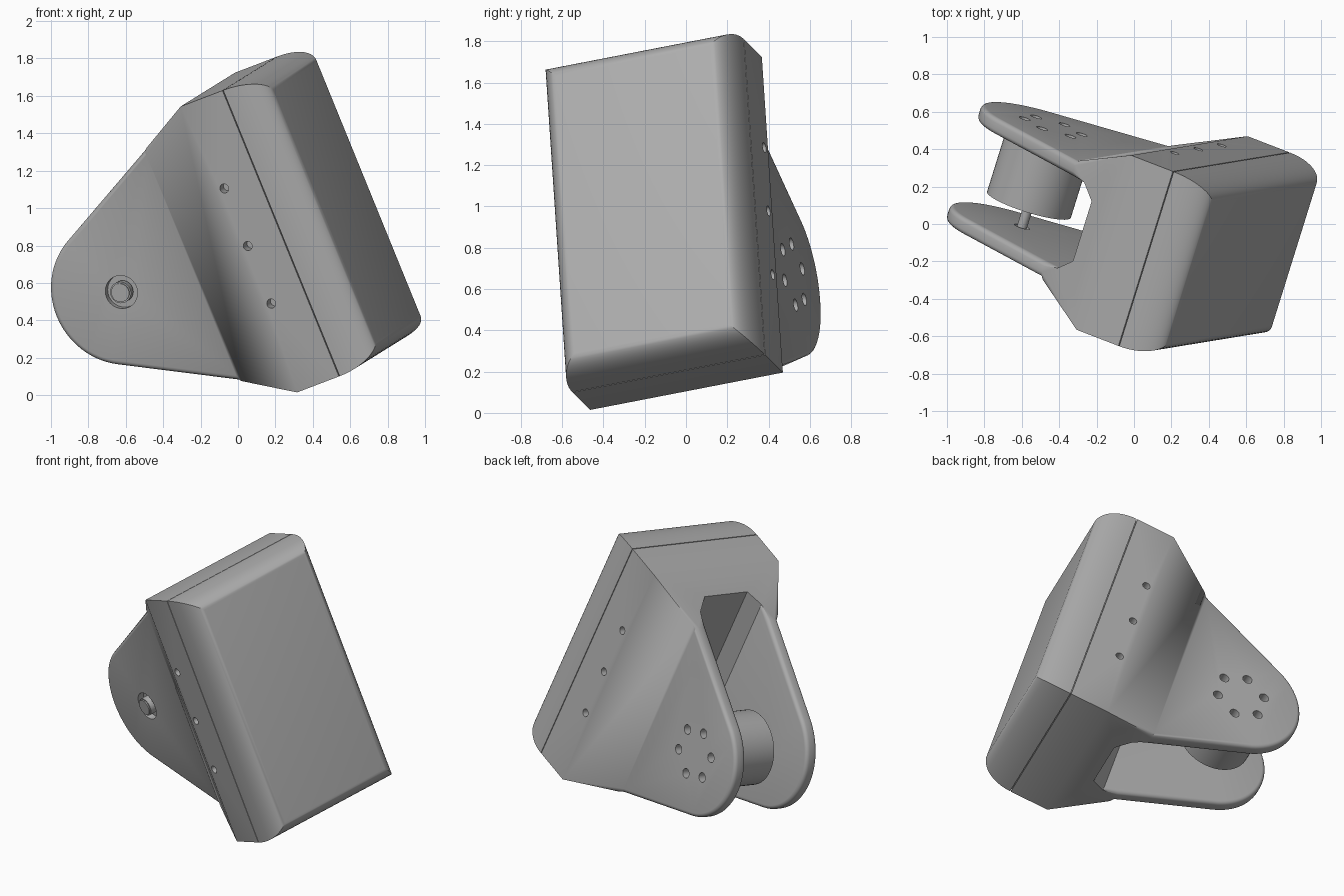
import bpy, bmesh, math
from mathutils import Matrix, Vector

if "Cube" in bpy.data.objects:
    bpy.data.objects.remove(bpy.data.objects["Cube"])

# Tilted frame: u points out of the cover, v along the pin, w along the housing
v = Vector((0.293, 0.939, 0.182)).normalized()
w = Vector((-0.375, -0.057, 0.925))
w = (w - v * w.dot(v)).normalized()
u = v.cross(w)
FRAME = Matrix((u, v, w)).transposed().to_4x4()
FRAME.translation = v * 0.157 + w * 0.75

grey = bpy.data.materials.new("plain_grey")
grey.use_nodes = True
COLOUR = (0.42, 0.42, 0.42, 1)
grey.diffuse_color = COLOUR
grey.node_tree.nodes["Principled BSDF"].inputs["Base Color"].default_value = COLOUR

PIN_U, PLATE_R = -0.331, 0.4
SEAM, STEP, NECK = 0.694, 0.44, 0.094


def add_object(name, bm):
    bmesh.ops.recalc_face_normals(bm, faces=bm.faces)
    mesh = bpy.data.meshes.new(name)
    bm.to_mesh(mesh)
    bm.free()
    obj = bpy.data.objects.new(name, mesh)
    bpy.context.collection.objects.link(obj)
    mesh.materials.append(grey)
    obj.matrix_world = FRAME
    return obj


def prism(name, points, offset):
    """Extrude a closed outline both ways along offset."""
    bm = bmesh.new()
    offset = Vector(offset)
    face = bm.faces.new([bm.verts.new(Vector(p) - offset) for p in points])
    moved = bmesh.ops.extrude_face_region(bm, geom=[face])["geom"]
    bmesh.ops.translate(bm, vec=offset * 2,
                        verts=[g for g in moved if isinstance(g, bmesh.types.BMVert)])
    return add_object(name, bm)


def add_rod(bm, x, z, radius, y0, y1, sides=32, radius_end=None):
    """Cylinder along the pin axis from y0 to y1."""
    place = Matrix.Translation((x, (y0 + y1) / 2, z)) @ Matrix.Rotation(-math.pi / 2, 4, 'X')
    bmesh.ops.create_cone(bm, cap_ends=True, segments=sides, radius1=radius,
                          radius2=radius if radius_end is None else radius_end,
                          depth=y1 - y0, matrix=place)


def apply_boolean(obj, cutter, operation):
    mod = obj.modifiers.new("cut", 'BOOLEAN')
    mod.operation, mod.object, mod.solver = operation, cutter, 'EXACT'
    bpy.context.view_layer.update()
    bpy.context.view_layer.objects.active = obj
    bpy.ops.object.modifier_apply(modifier=mod.name)
    bpy.data.objects.remove(cutter)


def smooth(obj, angle=30):
    bpy.ops.object.select_all(action='DESELECT')
    obj.select_set(True)
    bpy.context.view_layer.objects.active = obj
    bpy.ops.object.shade_smooth_by_angle(angle=math.radians(angle))


# Fork bracket: section across the fork, trimmed by its side outline
half = [(SEAM, 0.497), (STEP, 0.497), (NECK, 0.328), (-0.9, 0.328),
        (-0.9, 0.243), (0.19, 0.243), (0.276, 0.17)]
section = half + [(a, -b) for a, b in reversed(half)]
bracket = prism("fork_bracket", [(a, b, 0) for a, b in section], (0, 0, 1))

neck = Vector((NECK - PIN_U, 0.665))
start = math.atan2(neck.y, neck.x) + math.acos(PLATE_R / neck.length)
arc = []
for i in range(33):
    a = start + (2 * math.pi - 2 * start) * i / 32
    arc.append((PIN_U + PLATE_R * math.cos(a), PLATE_R * math.sin(a)))
outline = ([(0.8, 0.827), (STEP, 0.827), (NECK, 0.665)] + arc
           + [(NECK, -0.665), (STEP, -0.827), (0.8, -0.827)])
trim = prism("outline_trim", [(a, 0, b) for a, b in outline], (0, 1, 0))
apply_boolean(bracket, trim, 'INTERSECT')

# Rounded rims on both fork plates
bm = bmesh.new()
bm.from_mesh(bracket.data)
bmesh.ops.remove_doubles(bm, verts=bm.verts, dist=0.0005)
rims = [e for e in bm.edges if len(e.link_faces) == 2
        and all(p.co.x < 0.2 for p in e.verts)
        and abs(e.verts[0].co.y - e.verts[1].co.y) < 0.001
        and e.calc_face_angle(0) > 1.2]
bmesh.ops.bevel(bm, geom=rims, offset=0.025, segments=4, profile=0.5,
                affect='EDGES', clamp_overlap=True)
bm.to_mesh(bracket.data)
bm.free()

# Screw holes, motor mounting holes and the pin counterbore
bm = bmesh.new()
for side in (-1, 1):
    for k in (-1, 0, 1):
        add_rod(bm, 0.494, k * 0.333, 0.025, *sorted((side * 0.43, side * 0.6)), sides=20)
for k in range(6):
    a = math.pi / 2 + k * math.pi / 3
    add_rod(bm, PIN_U + 0.16 * math.cos(a), 0.16 * math.sin(a), 0.031, 0.2, 0.4, 20)
add_rod(bm, PIN_U, 0, 0.09, -0.4, -0.285)
apply_boolean(bracket, add_object("hole_cutters", bm), 'DIFFERENCE')
bm = bmesh.new()
add_rod(bm, PIN_U, 0, 0.042, -0.35, -0.2)
apply_boolean(bracket, add_object("shaft_cutter", bm), 'DIFFERENCE')
smooth(bracket)

# Housing cover: rectangular rings shrinking along a rounded profile
DEPTH, INSET, STEPS = 0.234, 0.1, 12
profile = [(SEAM - 0.005, 0.012), (SEAM + 0.005, 0.012)]
for i in range(STEPS + 1):
    a = i / STEPS * math.pi / 2
    profile.append((SEAM + 0.005 + (DEPTH - 0.005) * math.sin(a), INSET * (1 - math.cos(a))))
bm = bmesh.new()
rings = [[bm.verts.new((x, sy * (0.497 - d), sz * (0.827 - d)))
          for sy, sz in ((-1, -1), (1, -1), (1, 1), (-1, 1))] for x, d in profile]
for lower, upper in zip(rings, rings[1:]):
    for i in range(4):
        j = (i + 1) % 4
        bm.faces.new((lower[i], lower[j], upper[j], upper[i]))
bm.faces.new(rings[0])
bm.faces.new(rings[-1])
smooth(add_object("housing_cover", bm))

# Motor, its thin shaft and the pin end
for name, radius, y0, y1 in (("motor", 0.235, -0.117, 0.246),
                             ("motor_shaft", 0.027, -0.29, -0.11),
                             ("pin_end", 0.058, -0.30, -0.352)):
    bm = bmesh.new()
    add_rod(bm, PIN_U, 0, radius, min(y0, y1), max(y0, y1), 48)
    if name == "pin_end":
        rim = [e for e in bm.edges if all(p.co.y < -0.34 for p in e.verts)]
        bmesh.ops.bevel(bm, geom=rim, offset=0.008, segments=2, affect='EDGES')
    smooth(add_object(name, bm))
